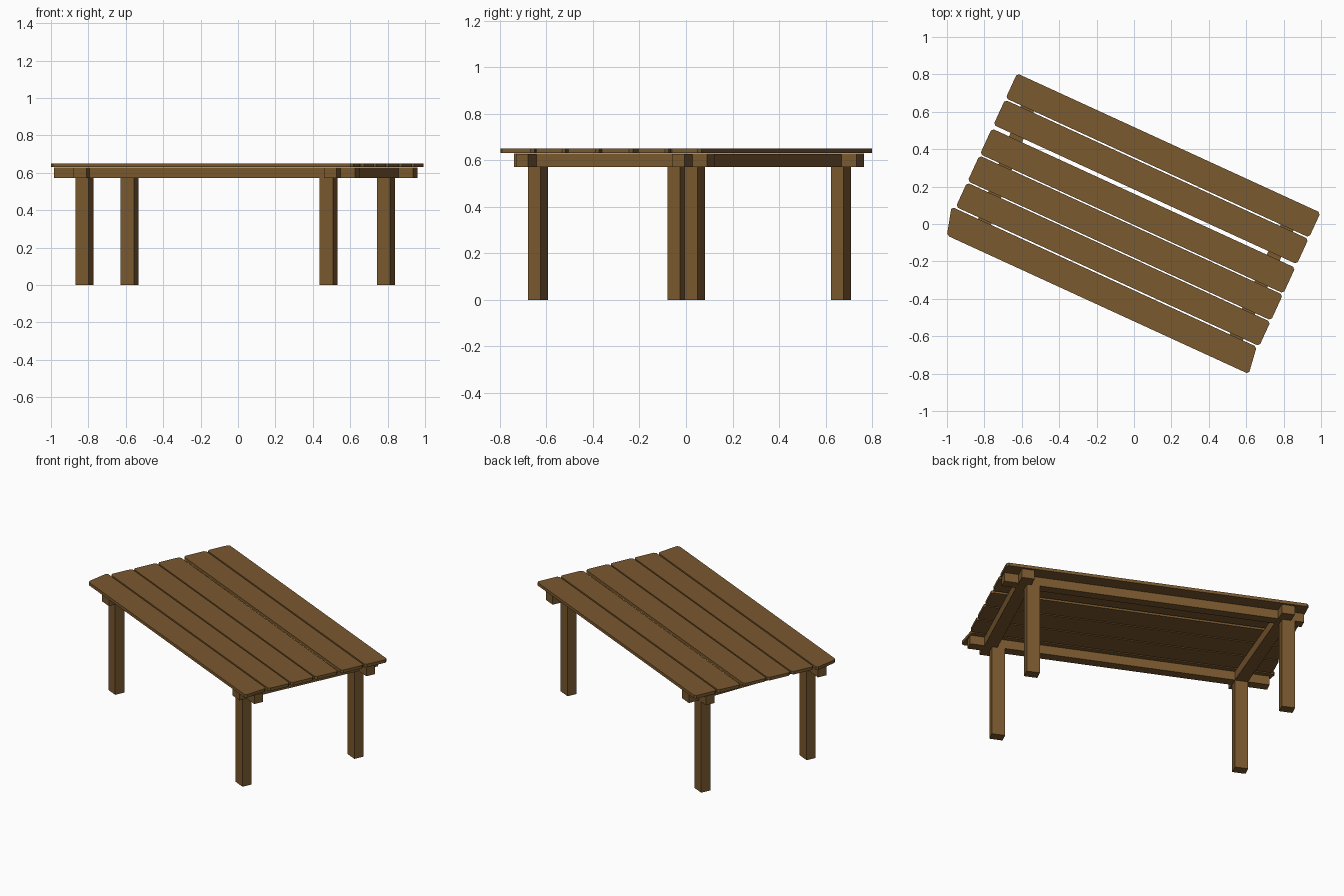
import bpy, bmesh, math
from mathutils import Matrix

if "Cube" in bpy.data.objects:
    bpy.data.objects.remove(bpy.data.objects["Cube"])

TURN = Matrix.Rotation(math.radians(-24.65), 4, 'Z')   # whole table is turned on the ground

wood = bpy.data.materials.new("brown_wood")
wood.diffuse_color = (0.195, 0.100, 0.028, 1)
wood.use_nodes = True
wood.node_tree.nodes["Principled BSDF"].inputs["Base Color"].default_value = wood.diffuse_color


def prism(name, corners, z0, z1, bevel=0.0):
    """Extrude a four-cornered plan outline, optionally clipping its upright corners."""
    bm = bmesh.new()
    low = [bm.verts.new((x, y, z0)) for x, y in corners]
    high = [bm.verts.new((x, y, z1)) for x, y in corners]
    bm.faces.new(low[::-1])
    bm.faces.new(high)
    upright = []
    for i in range(4):
        j = (i + 1) % 4
        bm.faces.new((low[i], low[j], high[j], high[i]))
        upright.append(bm.edges.get((low[i], high[i])))
    if bevel:
        bmesh.ops.bevel(bm, geom=upright, offset=bevel, segments=1,
                        affect='EDGES', profile=0.5)
    bmesh.ops.recalc_face_normals(bm, faces=bm.faces)
    bm.transform(TURN)
    mesh = bpy.data.meshes.new(name)
    bm.to_mesh(mesh)
    bm.free()
    mesh.materials.append(wood)
    obj = bpy.data.objects.new(name, mesh)
    bpy.context.collection.objects.link(obj)
    return obj


def rect(x0, x1, y0, y1):
    return [(x0, y0), (x1, y0), (x1, y1), (x0, y1)]


# Table top: five straight planks and a front plank with slanted ends
planks = [(-0.314, -0.171), (-0.163, -0.012), (-0.004, 0.147),
          (0.168, 0.316), (0.325, 0.471)]
for i, (y0, y1) in enumerate(planks):
    prism(f"plank_{i + 2}", rect(-0.904, 0.881, y0, y1), 0.632, 0.651, 0.012)
prism("plank_1", [(-0.884, -0.473), (0.892, -0.473), (0.870, -0.323), (-0.925, -0.323)],
      0.632, 0.651, 0.012)

# Long beams under the planks
for name, y in (("front_beam", -0.375), ("back_beam", 0.365)):
    prism(name, rect(-0.897, 0.874, y - 0.029, y + 0.029), 0.572, 0.628)

# Cross beams; the left one is slightly skewed
for name, xa, xb in (("left_cross_beam", -0.722, -0.786), ("right_cross_beam", 0.750, 0.752)):
    h = 0.038
    prism(name, [(xa - h, -0.452), (xa + h, -0.452), (xb + h, 0.463), (xb - h, 0.463)],
          0.5715, 0.6285)

# Legs
legs = [("front_left_leg", -0.731, -0.376), ("back_left_leg", -0.805, 0.364),
        ("front_right_leg", 0.705, -0.376), ("back_right_leg", 0.703, 0.364)]
for name, x, y in legs:
    prism(name, rect(x - 0.039, x + 0.039, y - 0.030, y + 0.030), 0.0, 0.575)
